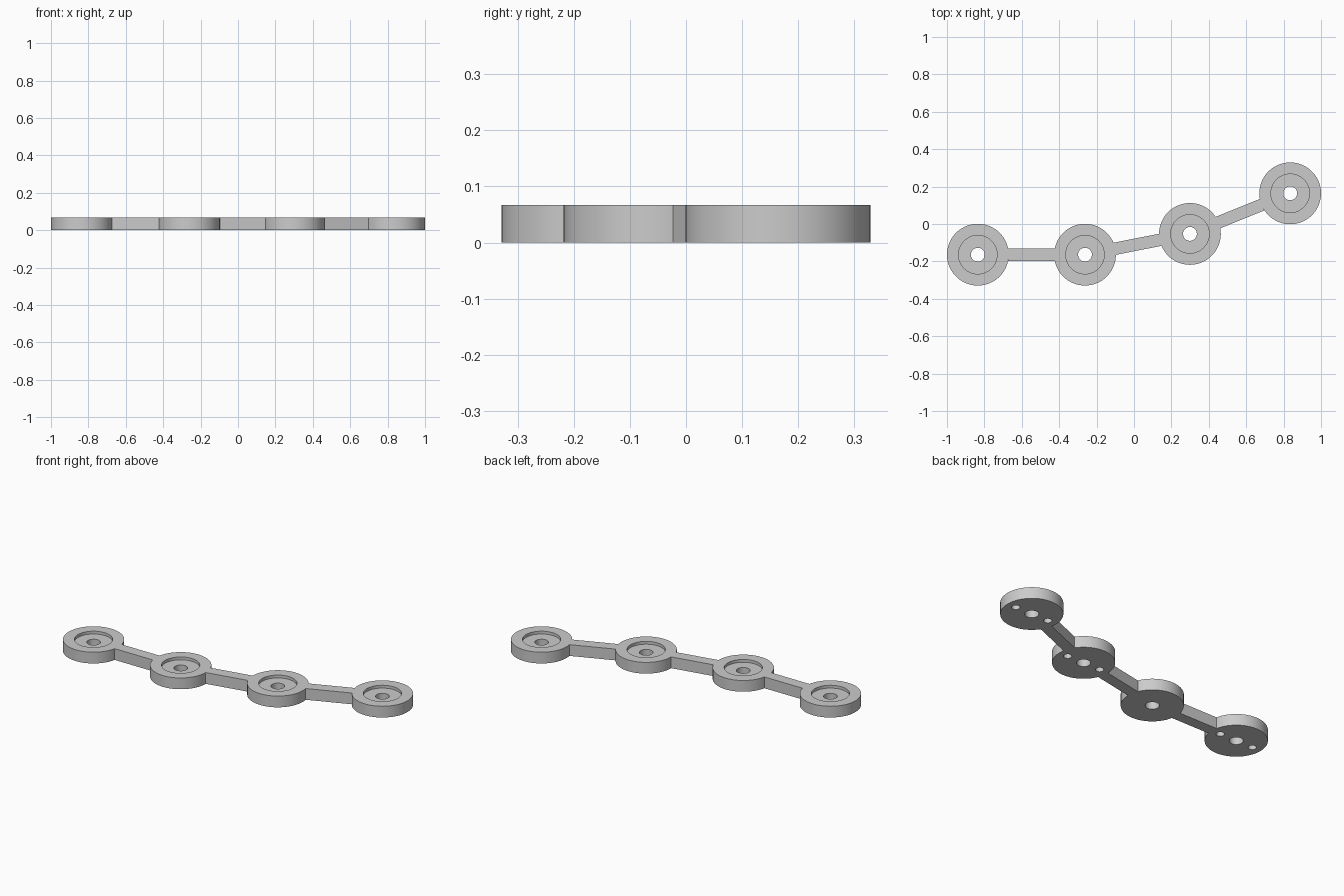
import bpy, bmesh, math
from mathutils import Vector

if "Cube" in bpy.data.objects:
    bpy.data.objects.remove(bpy.data.objects["Cube"], do_unlink=True)

H = 0.067            # thickness of the whole bracket
R = 0.165            # pad radius
POCKET_R, POCKET_D = 0.103, 0.017
BORE_R = 0.037
PIN_R, PIN_X, PIN_D = 0.022, 0.109, 0.033
BAR_HALF = 0.033
SEG = 96

grey = bpy.data.materials.new("light grey")
grey.use_nodes = True
grey.diffuse_color = (0.6, 0.6, 0.6, 1)
grey.node_tree.nodes["Principled BSDF"].inputs["Base Color"].default_value = (0.6, 0.6, 0.6, 1)


def make_object(name, bm, location=(0, 0, 0)):
    bmesh.ops.recalc_face_normals(bm, faces=bm.faces[:])
    mesh = bpy.data.meshes.new(name)
    bm.to_mesh(mesh)
    bm.free()
    mesh.materials.append(grey)
    obj = bpy.data.objects.new(name, mesh)
    obj.location = location
    bpy.context.collection.objects.link(obj)
    return obj


def activate(obj):
    bpy.ops.object.select_all(action='DESELECT')
    obj.select_set(True)
    bpy.context.view_layer.objects.active = obj


def cut_pin_holes(pad):
    # Two blind holes in the underside
    bm = bmesh.new()
    for side in (-1, 1):
        ret = bmesh.ops.create_cone(bm, cap_ends=True, segments=32, radius1=PIN_R,
                                    radius2=PIN_R, depth=2 * PIN_D)
        bmesh.ops.translate(bm, verts=ret["verts"], vec=(side * PIN_X, 0, 0))
    cutter = make_object("pin_hole_cutter", bm, pad.location)
    cutter.hide_render = True
    mod = pad.modifiers.new("pin holes", 'BOOLEAN')
    mod.operation = 'DIFFERENCE'
    mod.solver = 'EXACT'
    mod.object = cutter
    activate(pad)
    bpy.ops.object.modifier_apply(modifier=mod.name)
    bpy.data.objects.remove(cutter, do_unlink=True)


def make_pad(name, centre, pin_holes):
    # Ring section with a recessed top, turned around z
    profile = [(R, 0), (R, H), (POCKET_R, H), (POCKET_R, H - POCKET_D),
               (BORE_R, H - POCKET_D), (BORE_R, 0)]
    bm = bmesh.new()
    rings = []
    for i in range(SEG):
        a = 2 * math.pi * i / SEG
        rings.append([bm.verts.new((r * math.cos(a), r * math.sin(a), z)) for r, z in profile])
    n = len(profile)
    for i in range(SEG):
        p, q = rings[i], rings[(i + 1) % SEG]
        for j in range(n):
            k = (j + 1) % n
            bm.faces.new((p[j], q[j], q[k], p[k]))
    pad = make_object(name, bm, (centre.x, centre.y, 0))
    if pin_holes:
        cut_pin_holes(pad)
    activate(pad)
    bpy.ops.object.shade_smooth_by_angle(angle=math.radians(35))


def make_bar(name, start, end):
    # Straight bar whose ends follow the pad rims
    along = (end - start).normalized()
    across = Vector((-along.y, along.x))
    spread = math.asin(BAR_HALF / R)
    outline = []
    for centre, direction in ((start, 1), (end, -1)):
        for i in range(9):
            a = spread * (i / 4 - 1)
            outline.append(centre + direction * R * (along * math.cos(a) - across * math.sin(a)))
    bm = bmesh.new()
    base = bm.faces.new([bm.verts.new((p.x, p.y, 0)) for p in outline])
    top = bmesh.ops.extrude_face_region(bm, geom=[base])["geom"]
    bmesh.ops.translate(bm, vec=(0, 0, H), verts=[v for v in top if isinstance(v, bmesh.types.BMVert)])
    make_object(name, bm)


# Pads from right to left, with or without pin holes
pads = [("right_end_pad", Vector((-0.835, -0.164)), True),
        ("right_middle_pad", Vector((-0.262, -0.164)), False),
        ("left_middle_pad", Vector((0.299, -0.053)), True),
        ("left_end_pad", Vector((0.835, 0.164)), True)]
for name, centre, holes in pads:
    make_pad(name, centre, holes)

# Connecting bars
for name, a, b in zip(("right_bar", "middle_bar", "left_bar"), pads, pads[1:]):
    make_bar(name, a[1], b[1])
